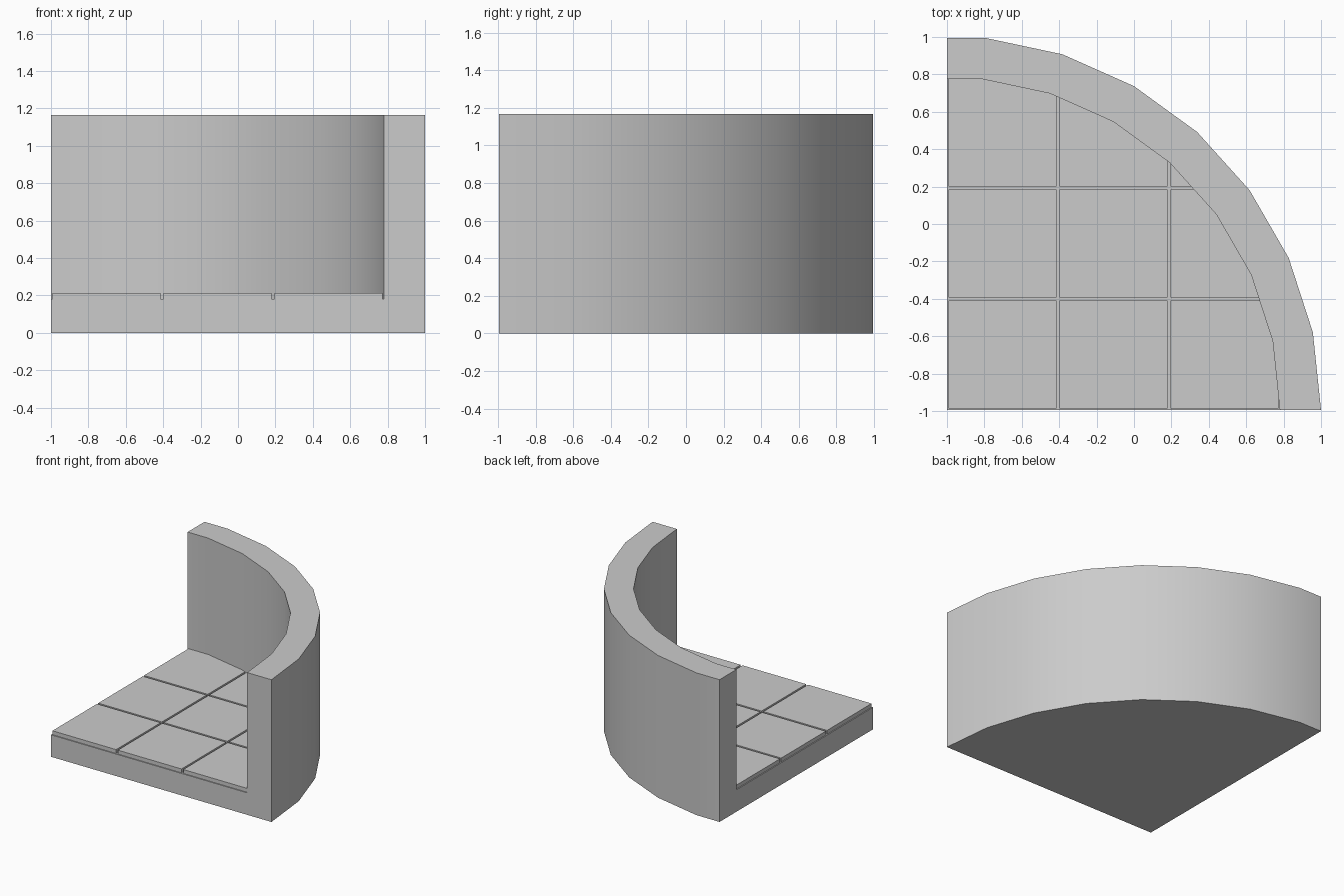
import bpy, bmesh
from math import sin, cos, radians
from mathutils import Vector

if "Cube" in bpy.data.objects:
    bpy.data.objects.remove(bpy.data.objects["Cube"], do_unlink=True)

CORNER = Vector((-1.0, -0.995, 0.0))
OUTER, INNER = 2.0, 1.78
FLOOR, TILE_TOP, TOP = 0.18, 0.212, 1.166
STEP, GAP = 12, 0.008

grey = bpy.data.materials.new("light grey stone")
grey.use_nodes = True
color = (0.6, 0.6, 0.6, 1.0)
grey.diffuse_color = color
grey.node_tree.nodes["Principled BSDF"].inputs["Base Color"].default_value = color


def arc(radius):
    """Faceted quarter arc, its last facet cut short at the side plane."""
    pts = [Vector((radius * cos(radians(a)), radius * sin(radians(a)), 0))
           for a in range(0, 90, STEP)]
    pts.append(Vector((0, pts[-1].y, 0)))
    return [CORNER + p for p in pts]


def make_object(name, bm, smooth=False):
    bmesh.ops.recalc_face_normals(bm, faces=bm.faces)
    mesh = bpy.data.meshes.new(name)
    bm.to_mesh(mesh)
    bm.free()
    mesh.materials.append(grey)
    obj = bpy.data.objects.new(name, mesh)
    bpy.context.collection.objects.link(obj)
    if smooth:
        bpy.ops.object.select_all(action='DESELECT')
        obj.select_set(True)
        bpy.context.view_layer.objects.active = obj
        bpy.ops.object.shade_smooth_by_angle(angle=radians(30))
    return obj


# Base slab and curved wall in one closed shell
bm = bmesh.new()


def ring(points, z):
    return [bm.verts.new((p.x, p.y, z)) for p in points]


rings = [ring(arc(OUTER), 0), ring(arc(OUTER), TOP),
         ring(arc(INNER), TOP), ring(arc(INNER), FLOOR)]
low, high = ring([CORNER], 0)[0], ring([CORNER], FLOOR)[0]
for a, b in zip(rings, rings[1:]):
    for i in range(len(a) - 1):
        bm.faces.new((a[i], a[i + 1], b[i + 1], b[i]))
bm.faces.new([low] + rings[0])
bm.faces.new([high] + rings[3])
for end in (0, -1):
    bm.faces.new([low] + [r[end] for r in rings] + [high])
make_object("base_and_curved_wall", bm, smooth=True)

# Floor tiles, trimmed where they meet the wall
inner = arc(INNER)
pitch = INNER / 3
for row in range(3):
    for col in range(3):
        bm = bmesh.new()
        bmesh.ops.create_cube(bm, size=1)
        size = pitch - 2 * GAP
        for v in bm.verts:
            v.co = Vector((CORNER.x + (col + 0.5) * pitch + v.co.x * size,
                           CORNER.y + (row + 0.5) * pitch + v.co.y * size,
                           TILE_TOP if v.co.z > 0 else FLOOR))
        for p, q in zip(inner, inner[1:]):
            outward = (q - p).cross(Vector((0, 0, 1)))
            geom = bm.verts[:] + bm.edges[:] + bm.faces[:]
            cut = bmesh.ops.bisect_plane(bm, geom=geom, plane_co=p,
                                         plane_no=outward, clear_outer=True)
            edges = [e for e in cut["geom_cut"] if isinstance(e, bmesh.types.BMEdge)]
            if edges:
                bmesh.ops.holes_fill(bm, edges=edges)
        if bm.faces:
            make_object(f"floor_tile_{row + 1}_{col + 1}", bm)
        else:
            bm.free()
